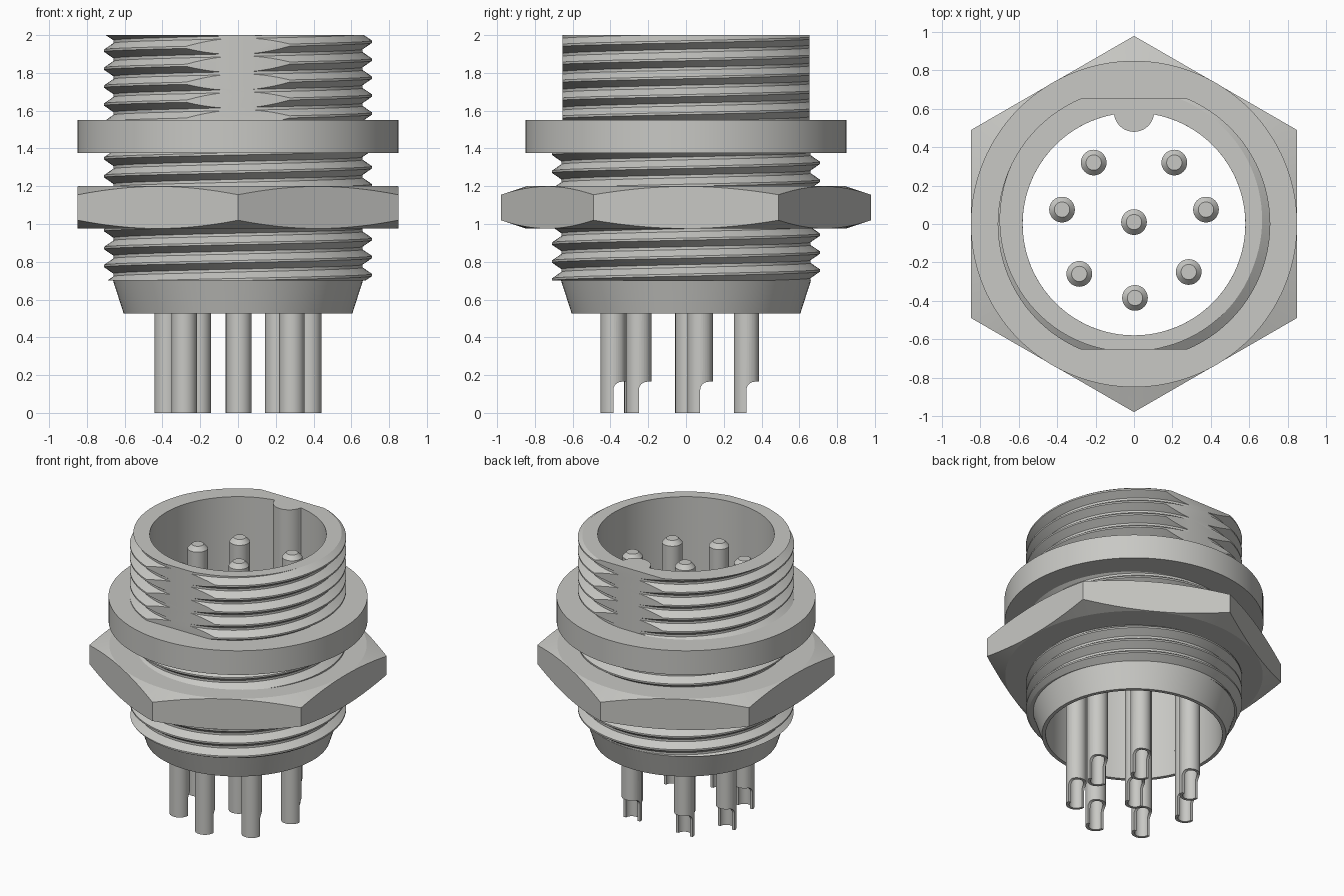
import bpy, bmesh, math
from math import sin, cos, pi, tau

cube = bpy.data.objects.get("Cube")
if cube:
    bpy.data.objects.remove(cube, do_unlink=True)

metal = bpy.data.materials.new("light_grey_metal")
metal.use_nodes = True
GREY = (0.58, 0.58, 0.555, 1)
metal.diffuse_color = GREY
metal.node_tree.nodes["Principled BSDF"].inputs["Base Color"].default_value = GREY


def finish(name, bm):
    """Turn a bmesh into a named object."""
    bmesh.ops.recalc_face_normals(bm, faces=bm.faces[:])
    me = bpy.data.meshes.new(name)
    bm.to_mesh(me)
    bm.free()
    me.materials.append(metal)
    ob = bpy.data.objects.new(name, me)
    bpy.context.collection.objects.link(ob)
    return ob


def lathe(name, pts, n=96, ring=True):
    """Spin an (r, z) outline about z; ring closes the outline."""
    bm = bmesh.new()
    vs = [bm.verts.new((r, 0, z)) for r, z in pts]
    pairs = list(zip(vs, vs[1:])) + ([(vs[-1], vs[0])] if ring else [])
    es = [bm.edges.new(p) for p in pairs]
    bmesh.ops.spin(bm, geom=vs + es, cent=(0, 0, 0), axis=(0, 0, 1),
                   angle=tau, steps=n, use_merge=True)
    bmesh.ops.remove_doubles(bm, verts=bm.verts[:], dist=1e-5)
    return finish(name, bm)


def prism(name, pts, depth):
    """Extrude a closed 3D outline along the depth vector."""
    bm = bmesh.new()
    f = bm.faces.new([bm.verts.new(p) for p in pts])
    new = bmesh.ops.extrude_face_region(bm, geom=[f], use_keep_orig=True)["geom"]
    bmesh.ops.translate(bm, vec=depth,
                        verts=[v for v in new if isinstance(v, bmesh.types.BMVert)])
    return finish(name, bm)


def block(name, x, y, z):
    return prism(name, [(x[0], y[0], z[0]), (x[1], y[0], z[0]),
                        (x[1], y[1], z[0]), (x[0], y[1], z[0])], (0, 0, z[1] - z[0]))


def activate(ob):
    bpy.ops.object.select_all(action='DESELECT')
    ob.select_set(True)
    bpy.context.view_layer.objects.active = ob


def cut(ob, cutter, op='DIFFERENCE'):
    """Apply a boolean and discard the cutter."""
    cutter.hide_render = True
    mod = ob.modifiers.new("cut", 'BOOLEAN')
    mod.operation, mod.object, mod.solver = op, cutter, 'EXACT'
    activate(ob)
    bpy.ops.object.modifier_apply(modifier=mod.name)
    bpy.data.objects.remove(cutter, do_unlink=True)


def smooth(ob, deg=25):
    activate(ob)
    bpy.ops.object.shade_smooth_by_angle(angle=math.radians(deg))


def helix_column(name, z0, turns, pitch, profile, n=96):
    """Solid right-handed threaded rod; profile is (fraction of pitch, radius)."""
    m = len(profile)
    bm = bmesh.new()
    grid = []
    for i in range(n):
        a = tau * i / n
        grid.append([bm.verts.new((r * cos(a), r * sin(a),
                                   z0 + pitch * (t + f + i / n)))
                     for t in range(turns + 1) for f, r in profile])
    last = m * turns

    def vert(i, k):
        return grid[i][k] if i < n else grid[0][k + m]
    for i in range(n):
        for k in range(last - m):
            bm.faces.new((vert(i, k), vert(i + 1, k), vert(i + 1, k + 1), vert(i, k + 1)))
    # fan the two open ends to points on the axis
    for k, z in ((0, z0 - 0.3), (last - m, z0 + pitch * turns + 0.3)):
        loop = [vert(i, k) for i in range(n)] + [grid[0][k + m - j] for j in range(m)]
        tip = bm.verts.new((0, 0, z))
        for a, b in zip(loop, loop[1:] + loop[:1]):
            bm.faces.new((a, b, tip))
    loose = [v for v in bm.verts if not v.link_faces]
    bmesh.ops.delete(bm, geom=loose, context='VERTS')
    return finish(name, bm)


# Threaded shell: helix trimmed to length, flats front and back, keyed bore
PITCH, BORE, FLAT = 0.095, 0.58, 0.655
shell = helix_column("threaded_shell", 1.965 - 16 * PITCH, 20, PITCH,
                     [(-0.06, 0.71), (0.06, 0.71), (0.42, 0.66), (0.58, 0.66)])
cut(shell, block("trim", (-1, 1), (-1, 1), (0.70, 2.0)), 'INTERSECT')
for s in (-1, 1):
    cut(shell, block("flat_cutter", (-1, 1), sorted((s * FLAT, s * 1.2)), (1.55, 2.3)))
KEY = 0.105
half = math.asin(KEY / BORE)
outline = [(BORE * cos(a), BORE * sin(a), 0.5) for a in
           (pi / 2 + half + (tau - 2 * half) * i / 92 for i in range(93))]
outline += [(KEY * cos(a), 0.585 + KEY * sin(a), 0.5) for a in
            (-pi * i / 20 for i in range(1, 20))]
cut(shell, prism("bore_cutter", outline, (0, 0, 2)))
smooth(shell)

# Tapered skirt under the thread
smooth(lathe("tapered_skirt", [(0.605, 0.525), (0.662, 0.702), (BORE, 0.702), (BORE, 0.525)]))

# Round flange
smooth(lathe("flange", [(0.85, 1.375), (0.85, 1.55), (0.63, 1.55), (0.63, 1.375)], 128))

# Hex nut with corners chamfered top and bottom
nut = prism("hex_nut", [(0.98 * cos(pi / 2 + i * pi / 3), 0.98 * sin(pi / 2 + i * pi / 3), 0.9)
                        for i in range(6)], (0, 0, 0.4))
cut(nut, lathe("chamfer_ring", [(0.845, 0.975), (0.98, 1.02), (1.05, 1.043), (1.05, 1.132),
                                (0.98, 1.155), (0.845, 1.20), (0.63, 1.20), (0.63, 0.975)],
               120), 'INTERSECT')
smooth(nut, 12)

# Contact pin: chamfered tip, hollow solder cup open towards the back
pin = lathe("pin_1", [(0, 1.80), (0.04, 1.80), (0.067, 1.77), (0.067, 0), (0.047, 0),
                      (0.047, 0.28), (0, 0.28)], 32, ring=False)
R = 0.045
notch = [(-0.2, 0.2, -0.1), (-0.2, 0.2, 0.165)]
notch += [(-0.2, R - R * sin(a), 0.12 + R * cos(a)) for a in (pi / 2 * i / 8 for i in range(9))]
notch += [(-0.2, 0, -0.1)]
cut(pin, prism("notch_cutter", notch, (0.4, 0, 0)))
smooth(pin)

spots = [(0, 0.01), (-0.21, 0.32), (0.21, 0.32), (-0.375, 0.075), (0.375, 0.075),
         (-0.285, -0.26), (0.285, -0.25), (0.005, -0.385)]
for i, (x, y) in enumerate(spots):
    ob = pin if i == 0 else bpy.data.objects.new(f"pin_{i + 1}", pin.data)
    if i:
        bpy.context.collection.objects.link(ob)
    ob.location = (x, y, 0)
